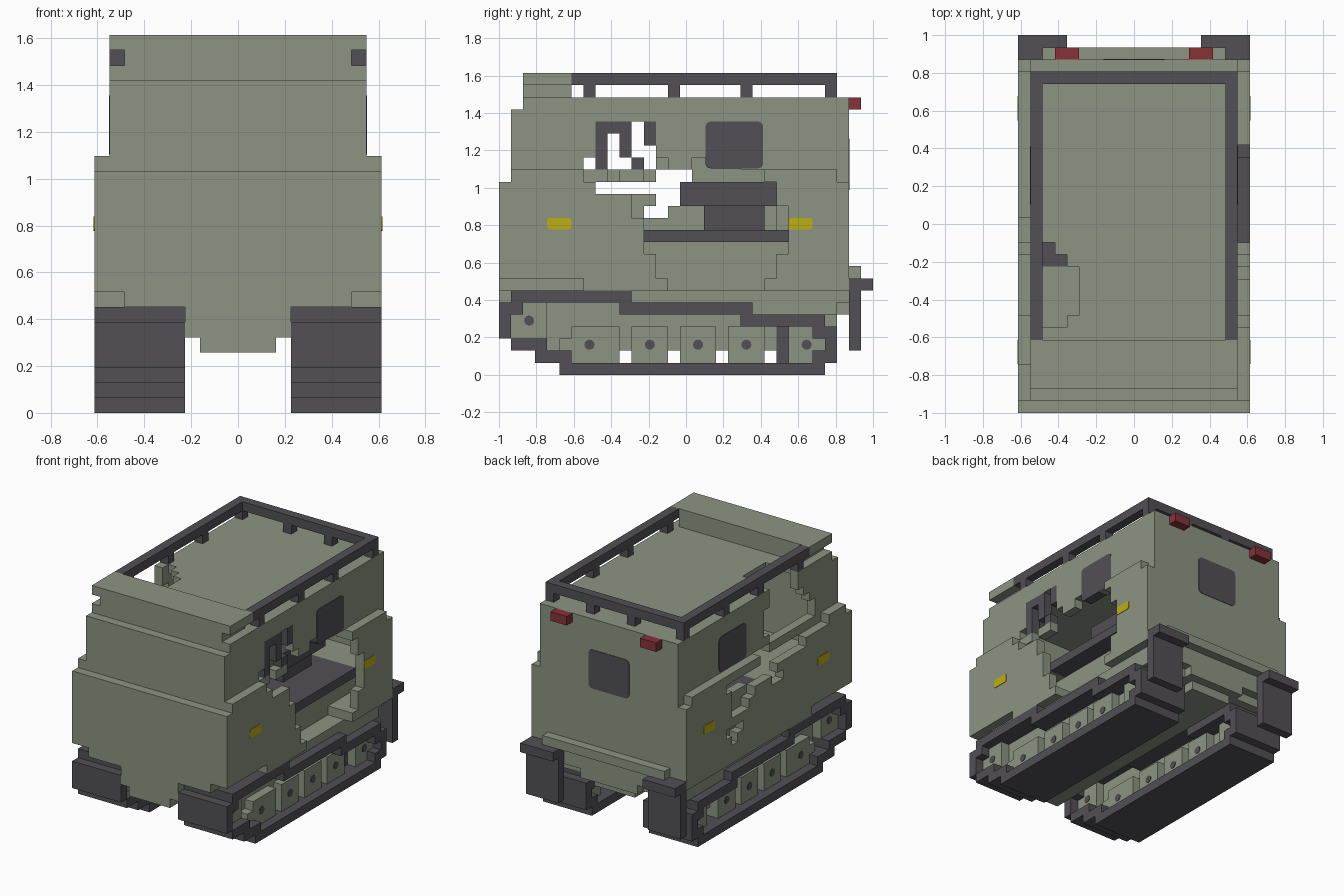
import bpy, bmesh, math
from mathutils import Vector, Matrix

U = 2 / 31                      # edge of one block
if "Cube" in bpy.data.objects:
    bpy.data.objects.remove(bpy.data.objects["Cube"], do_unlink=True)


def material(name, rgb):
    m = bpy.data.materials.new(name)
    m.use_nodes = True
    m.diffuse_color = (*rgb, 1)
    m.node_tree.nodes["Principled BSDF"].inputs["Base Color"].default_value = (*rgb, 1)
    return m


GREEN = material("sage green", (0.262, 0.296, 0.223))
DARK = material("charcoal", (0.084, 0.080, 0.089))
RED = material("dark red", (0.242, 0.032, 0.042))
YELLOW = material("yellow", (0.51, 0.43, 0.006))


def pos(i, j, k):
    """Block grid (19 wide, 31 long, 25 high) to model space."""
    return Vector(((i - 9.5) * U, j * U - 1, k * U))


def cells(i0, i1, j0, j1, k0, k1):
    return {(i, j, k) for i in range(i0, i1) for j in range(j0, j1) for k in range(k0, k1)}


def rows(i0, i1, table):
    """Cells from a table of height -> list of (start, end) along the length."""
    out = set()
    for k, spans in table.items():
        for a, b in spans:
            out |= cells(i0, i1, a, b, k, k + 1)
    return out


def mirrored(block):
    return {(18 - i, j, k) for i, j, k in block}


def finish(name, bm, mat):
    me = bpy.data.meshes.new(name)
    bm.to_mesh(me)
    bm.free()
    me.materials.append(mat)
    ob = bpy.data.objects.new(name, me)
    bpy.context.collection.objects.link(ob)
    return ob


def build(name, block, mat):
    """Skin a set of cells, keeping only the exposed faces."""
    bm = bmesh.new()
    verts = {}
    for c in block:
        for axis in range(3):
            for side in (0, 1):
                n = list(c)
                n[axis] += 1 if side else -1
                if tuple(n) in block:
                    continue
                b, d = (axis + 1) % 3, (axis + 2) % 3
                ring = []
                for p, q in ((0, 0), (1, 0), (1, 1), (0, 1)):
                    v = list(c)
                    v[axis] += side
                    v[b] += p
                    v[d] += q
                    v = tuple(v)
                    if v not in verts:
                        verts[v] = bm.verts.new(pos(*v))
                    ring.append(verts[v])
                bm.faces.new(ring if side else ring[::-1])
    bmesh.ops.dissolve_limit(bm, angle_limit=0.01, verts=bm.verts[:], edges=bm.edges[:])
    return finish(name, bm, mat)


def plate(name, lo, hi, axis, mat, radius):
    """Box between two grid points with its corners rounded around one axis."""
    a, b = pos(*lo), pos(*hi)
    bm = bmesh.new()
    bmesh.ops.create_cube(bm, size=1)
    size = b - a
    bmesh.ops.transform(bm, verts=bm.verts[:],
                        matrix=Matrix.Translation((a + b) / 2) @ Matrix.Diagonal((*size, 1)))
    edges = [e for e in bm.edges
             if abs((e.verts[0].co - e.verts[1].co).normalized()[axis]) > 0.9]
    bmesh.ops.bevel(bm, geom=edges, offset=radius, segments=3, profile=0.5, affect='EDGES')
    return finish(name, bm, mat)


# --- Hull shell: lower sides, narrower upper cabin, hollow inside
hull = cells(0, 19, 0, 29, 8, 16) | cells(0, 19, 1, 29, 16, 17)
hull |= cells(1, 18, 1, 29, 17, 22) | cells(1, 18, 2, 29, 22, 23)
hull -= cells(1, 18, 2, 28, 8, 16) | cells(2, 17, 2, 28, 16, 22)
hull -= cells(0, 1, 28, 29, 16, 17) | cells(18, 19, 28, 29, 16, 17)
hull |= cells(2, 17, 2, 6, 23, 24) | cells(1, 18, 2, 6, 24, 25)
# belly stepping down between the tracks, and sponsons above them
hull |= cells(2, 17, 0, 29, 7, 8) | cells(0, 19, 7, 29, 7, 8)
hull |= cells(6, 13, 0, 29, 5, 7) | cells(7, 12, 0, 28, 4, 5)
hull |= cells(1, 18, 11, 29, 6, 7) | cells(1, 18, 21, 28, 5, 6)
hull |= cells(3, 16, 2, 28, 8, 11)
hull |= cells(1, 18, 2, 12, 11, 12) | cells(1, 18, 24, 28, 11, 12)
# ragged breach in the left (+x) side
hull -= rows(16, 19, {7: [(14, 22)]})
hull -= rows(17, 19, {
    8: [(13, 23)], 9: [(13, 23)], 10: [(12, 24)], 12: [(12, 24)],
    13: [(11, 24)], 14: [(11, 23)], 15: [(11, 23)], 16: [(9, 10), (12, 22)]})
hull -= rows(18, 19, {11: [(12, 24)], 15: [(8, 11)], 16: [(7, 12)]})
hull -= rows(17, 18, {17: [(7, 14), (16, 20)], 18: [(8, 13)], 19: [(8, 13)], 20: [(8, 13)]})
# ragged breach in the right (-x) side and the roof
hull -= rows(0, 2, {
    13: [(12, 14)], 14: [(13, 21)], 15: [(13, 22)], 16: [(13, 16)]})
hull -= rows(0, 1, {
    9: [(20, 21)], 10: [(19, 22)], 12: [(18, 21)], 13: [(17, 21)],
    15: [(8, 13)], 16: [(4, 13)]})
hull -= rows(1, 2, {
    17: [(5, 13)], 18: [(5, 14)], 19: [(6, 14)], 20: [(7, 14)], 21: [(8, 13)],
    22: [(8, 13)]})
for i, a, b in ((2, 7, 14), (3, 7, 13), (4, 8, 12)):
    hull -= cells(i, i + 1, a, b, 22, 23)
# lining behind the shallow crater
hull |= cells(1, 2, 17, 23, 8, 14)
build("hull", hull, GREEN)

# --- Interior floor and bench
build("cabin_floor", cells(2, 18, 12, 24, 11, 12), DARK)
build("bench", cells(4, 15, 15, 23, 14, 16) | cells(5, 14, 17, 22, 12, 14), DARK)

# --- Windows
bulge = 0.05
for name, i in (("left", 17), ("right", 1)):
    plate(name + "_rear_window", (i - bulge, 17.1, 17.1), (i + 1 + bulge, 21.9, 21), 0, DARK, 0.03)
plate("back_window", (7, 28.9, 15.3), (12, 29 + bulge, 19.6), 1, DARK, 0.03)
shards = rows(17, 18, {17: [(8, 9), (11, 12)], 18: [(8, 9), (10, 11)], 19: [(8, 9), (10, 11), (12, 13)],
                       20: [(8, 11), (12, 13)]})
build("broken_window", shards, DARK)

# --- Roof rack on short posts
rack = cells(1, 18, 6, 28, 24, 25) - cells(2, 17, 6, 27, 24, 25)
for j in (7, 14, 20, 27):
    rack |= cells(1, 2, j, j + 1, 23, 24) | cells(17, 18, j, j + 1, 23, 24)
rack |= cells(7, 8, 27, 28, 23, 24) | cells(12, 13, 27, 28, 23, 24)
build("roof_rack", rack, DARK)

# --- Rear step, mudflaps and lights
build("rear_step", cells(2, 17, 29, 30, 8, 9), GREEN)
flap = cells(0, 4, 29, 31, 7, 8) | cells(0, 4, 29, 30, 2, 8)
light = cells(3, 5, 29, 30, 22, 23)

# --- Tracks: stepped loop, road wheels and inner frame
loop = rows(0, 6, {
    0: [(5, 27)], 1: [(3, 6), (26, 28)], 2: [(1, 4), (27, 28)], 3: [(0, 1), (26, 28)],
    4: [(0, 1), (20, 27)], 5: [(0, 2), (10, 21)], 6: [(1, 11)]})
wheels = set()
for a, b in ((6, 10), (11, 14), (15, 18), (19, 22), (24, 27)):
    wheels |= cells(1, 5, a, b, 1, 4)
wheels |= cells(1, 5, 5, 10, 2, 3) | cells(1, 5, 1, 4, 3, 6)
wheels |= cells(2, 4, 4, 23, 2, 4) | cells(2, 4, 2, 20, 4, 5) | cells(2, 4, 2, 10, 5, 6)
wheels -= loop
strut = cells(2, 4, 23, 24, 1, 4)

for side, flip in (("right", lambda s: s), ("left", mirrored)):
    build(side + "_mudflap", flip(flap), DARK)
    build(side + "_tail_light", flip(light), RED)
    build(side + "_track", flip(loop), DARK)
    build(side + "_wheels", flip(wheels), GREEN)
    build(side + "_track_strut", flip(strut), DARK)
    # hub caps on both faces of the wheels
    ci = 3 if side == "right" else 16
    bm = bmesh.new()
    for j, k in ((2.5, 4.5), (7.5, 2.5), (12.5, 2.5), (16.5, 2.5), (20.5, 2.5), (25.5, 2.5)):
        bmesh.ops.create_cone(bm, cap_ends=True, segments=12, radius1=0.027, radius2=0.027,
                              depth=4.1 * U,
                              matrix=Matrix.Translation(pos(ci, j, k))
                              @ Matrix.Rotation(math.pi / 2, 4, 'Y'))
    finish(side + "_hubs", bm, DARK)
    # side marker plates
    i0, i1 = (-0.05, 0.05) if side == "right" else (18.95, 19.05)
    for end, j in (("front", 4), ("rear", 24)):
        plate(f"{side}_{end}_marker", (i0, j, 12.05), (i1, j + 2, 13), 0, YELLOW, 0.015)
